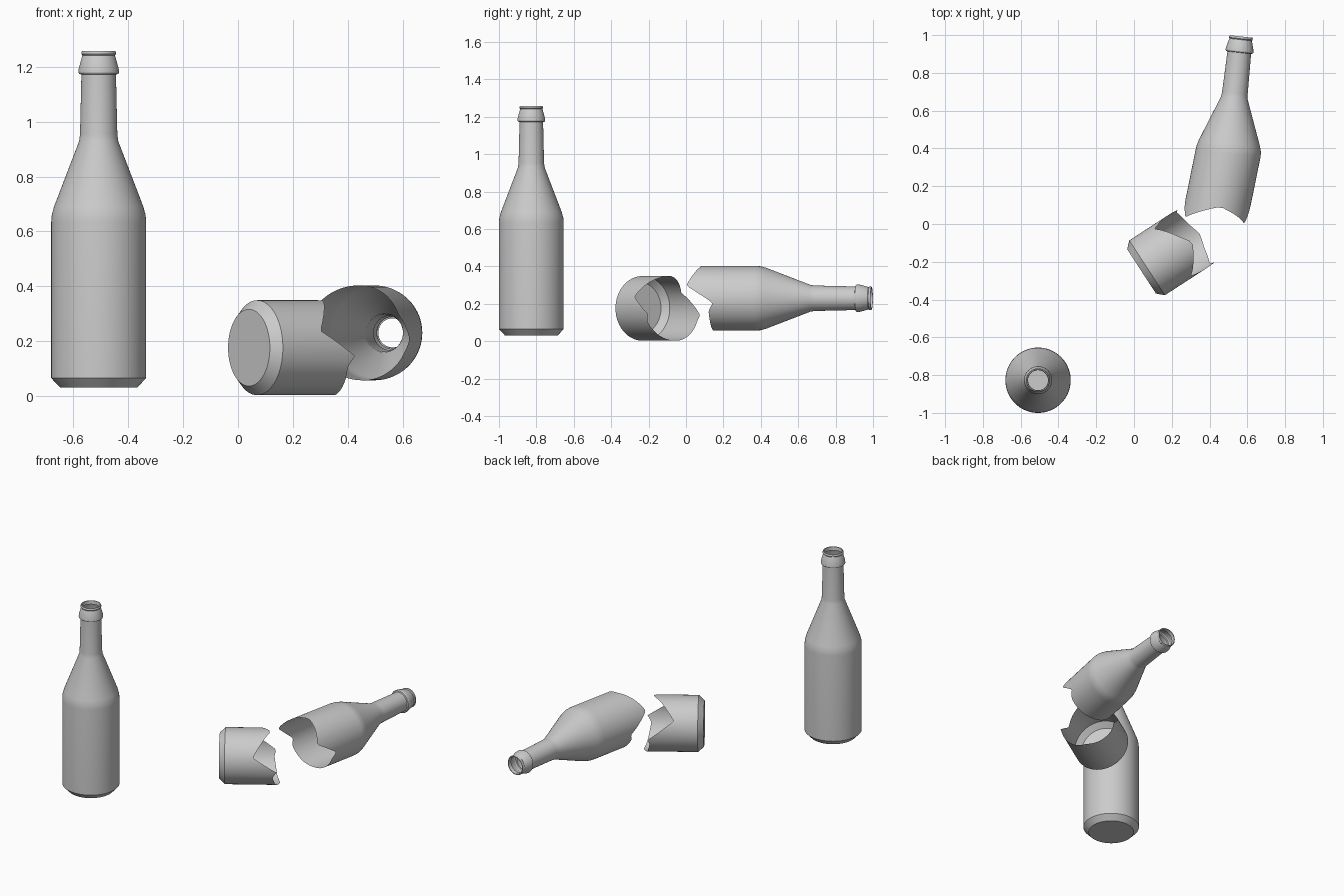
import bpy, bmesh, math
from mathutils import Matrix, Vector

if "Cube" in bpy.data.objects:
    bpy.data.objects.remove(bpy.data.objects["Cube"])

SEG = 72
# bottle outline: (radius, distance along axis)
LOWER = [(0.14, 0.0), (0.173, 0.035)]
UPPER = [(0.173, 0.605), (0.171, 0.63), (0.163, 0.66), (0.071, 0.90), (0.068, 0.925),
         (0.063, 1.142), (0.071, 1.144), (0.074, 1.15), (0.073, 1.163), (0.061, 1.207),
         (0.059, 1.211), (0.063, 1.216), (0.063, 1.223), (0.060, 1.228), (0.055, 1.228),
         (0.053, 1.205)]
# jagged break: (degrees from the upper side, distance along axis)
BASE_CUT = [(-180, .367), (-155, .346), (-113, .326), (-102, .338), (-61, .18), (-14, .27),
            (0, .30), (10, .305), (37, .26), (69, .206), (100, .35), (113, .326),
            (155, .348), (180, .367)]
NECK_CUT = [(-180, .377), (-155, .37), (-113, .365), (-102, .385), (-63, .244), (-14, .30),
            (0, .314), (10, .315), (37, .285), (67, .244), (98, .39), (113, .365),
            (155, .372), (180, .377)]


def cut_height(cut, ang):
    deg = (math.degrees(ang) + 180) % 360 - 180
    for (a0, h0), (a1, h1) in zip(cut, cut[1:]):
        if a0 <= deg <= a1:
            return h0 + (h1 - h0) * (deg - a0) / (a1 - a0)
    return cut[0][1]


def make_shell(name, rows, matrix, cap, bend=0.0):
    """Lathe rows of (radius, height or jagged cut) around local z."""
    bm = bmesh.new()
    rings = []
    for r, h in rows:
        ring = []
        for i in range(SEG):
            a = 2 * math.pi * i / SEG
            z = cut_height(h, a) if isinstance(h, list) else h
            shift = bend * max(0, 0.62 - z)
            ring.append(bm.verts.new((r * math.cos(a), r * math.sin(a) - shift, z)))
        rings.append(ring)
    for lo, hi in zip(rings, rings[1:]):
        for i in range(SEG):
            j = (i + 1) % SEG
            bm.faces.new((lo[i], lo[j], hi[j], hi[i]))
    if cap:
        bm.faces.new(rings[0][::-1])
    me = bpy.data.meshes.new(name)
    bm.to_mesh(me)
    bm.free()
    ob = bpy.data.objects.new(name, me)
    bpy.context.collection.objects.link(ob)
    ob.matrix_world = matrix
    me.shade_smooth()
    me.set_sharp_from_angle(angle=math.radians(30))
    return ob


def lying(base, heading):
    """Local z along a level heading (degrees from +x), local x up."""
    a = math.radians(heading)
    d, up = Vector((math.cos(a), math.sin(a), 0)), Vector((0, 0, 1))
    m = Matrix((up, d.cross(up), d)).transposed().to_4x4()
    m.translation = base
    return m


# intact standing bottle
make_shell("standing_bottle", LOWER + UPPER, Matrix.Translation((-0.508, -0.827, 0.03)), True)

# broken bottle: base half and neck half
make_shell("broken_base", LOWER + [(0.173, BASE_CUT)],
           lying((0.04, -0.251, 0.176), 33), True)
make_shell("broken_neck", [(0.173, NECK_CUT)] + UPPER,
           lying((0.434, -0.228, 0.23), 83.8), False, bend=math.tan(math.radians(5.3)))
